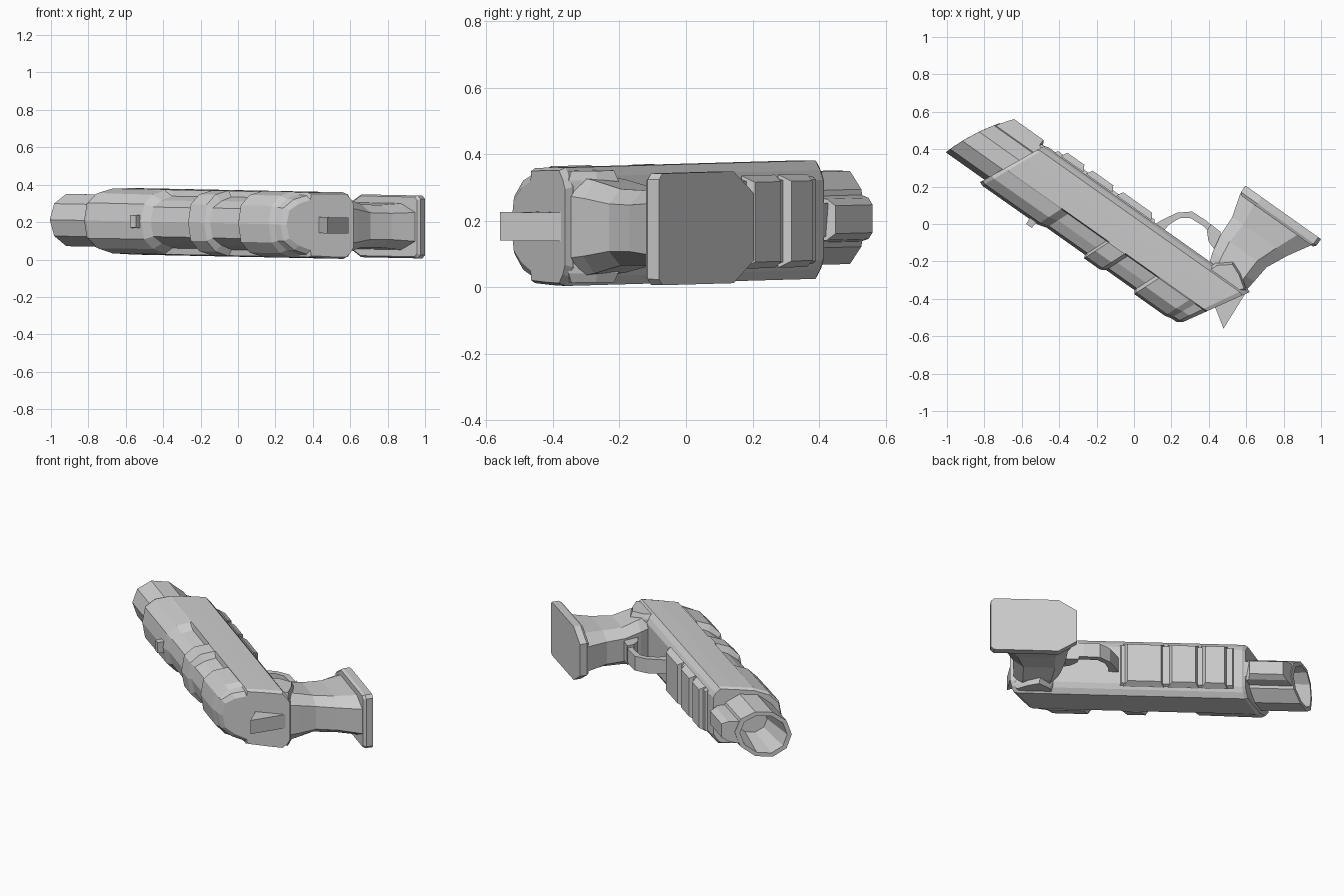
import bpy, bmesh
from math import sin, cos, pi
from mathutils import Matrix

if "Cube" in bpy.data.objects:
    bpy.data.objects.remove(bpy.data.objects["Cube"])

# Local frame: u runs muzzle to rear, v from slide to grip, w across the thickness
FRAME = Matrix(((.816, .578, 0, 0),
                (-.578, .816, 0, 0),
                (-.0165, -.01, 1, .193),
                (0, 0, 0, 1)))


def loft(name, rings):
    """Skin equal-length rings of (u, v, w) points and cap both ends."""
    bm = bmesh.new()
    rows = [[bm.verts.new(p) for p in r] for r in rings]
    n = len(rows[0])
    for a, b in zip(rows, rows[1:]):
        for i in range(n):
            j = (i + 1) % n
            bm.faces.new((a[i], a[j], b[j], b[i]))
    bm.faces.new(rows[0])
    bm.faces.new(rows[-1])
    bmesh.ops.recalc_face_normals(bm, faces=bm.faces)
    bm.transform(FRAME)
    me = bpy.data.meshes.new(name)
    bm.to_mesh(me)
    bm.free()
    ob = bpy.data.objects.new(name, me)
    bpy.context.collection.objects.link(ob)
    return ob


def prism(name, outline, hw):
    """Extrude a (u, v) outline to both sides of the centre plane."""
    return loft(name, [[(u, v, s * hw) for u, v in outline] for s in (-1, 1)])


def block(name, u0, u1, v0, v1, hw, inset):
    """Block on top of a surface, tapering toward v1."""
    def ring(v, i):
        return [(u0 + i, v, -hw + i), (u1 - i, v, -hw + i),
                (u1 - i, v, hw - i), (u0 + i, v, hw - i)]
    return loft(name, [ring(v0, 0), ring(v1, inset)])


# Main body: one section swept rearward, d sinks the slide part into grooves
def body_ring(u, d=0, slant=.4, s=1):
    half = [(-.302 + .5 * d, 0), (-.287 + .5 * d, .095 - .5 * d), (-.235 + .5 * d, .148 - d),
            (-.16, .171 - d), (-.155, .173), (-.05, .177), (.03, .178),
            (.055, .15), (.07, .12)]
    full = half + [(v, -w) for v, w in reversed(half[1:])]
    return [(u + slant * (v + .3), -.115 + s * (v + .115), w * s) for v, w in full]


loft("body", [
    body_ring(-.80, 0, .45, .95), body_ring(-.78, 0, .45),
    body_ring(-.42, .003), body_ring(-.375, .032), body_ring(-.125, .032),
    body_ring(-.11, -.004), body_ring(-.005, -.004), body_ring(.015, .03),
    body_ring(.20, .03), body_ring(.22, -.006), body_ring(.42, -.006),
    body_ring(.45, .01, .45), body_ring(.485, .014, .56),
    body_ring(.508, .03, .56, .95)])


# Hollow muzzle with a swept, slanted mouth
def mouth(v):
    t = v + .26
    return -1.04 + .30 * t + .7 * t * t


def tube_ring(r, u_of_v):
    pts = []
    for i in range(10):
        a = 2 * pi * i / 10
        v = -.122 - r * cos(a)
        pts.append((u_of_v(v), v, r * sin(a)))
    return pts


loft("muzzle", [
    tube_ring(.147, lambda v: -.55), tube_ring(.147, mouth),
    tube_ring(.122, mouth),
    tube_ring(.088, lambda v: -.83 + .45 * (v + .3))])

# Rib under the muzzle
rib = [(0, .07), (.055, .062), (.087, .042)]
rib = rib + [(v, -w) for v, w in reversed(rib)]
loft("muzzle_rib", [[(mouth(v) + .004, v, w) for v, w in rib],
                    [(-.655 if v > .05 else -.6, v, w) for v, w in rib]])
prism("rib_brace", [(-.70, .0), (-.655, .06), (-.60, .068), (-.58, 0)], .05)

# Raised strip and panels on the underside
block("underside_strip", -.57, .09, .055, .083, .135, .012)
for i, (a, b) in enumerate([(-.53, -.38), (-.365, -.19), (-.165, .065)]):
    block(f"underside_panel_{i + 1}", a, b, .07, .105, .14, .02)

# Front sight
block("front_sight", -.475, -.43, -.27, -.333, .037, .004)

# Rear frame between body and grip
outline = [(.44, -.02), (.475, .08), (.55, .14), (.62, .112), (.695, .06), (.62, -.04)]


def frame_ring(w, s):
    return [(.58 + s * (u - .58), .05 + s * (v - .05), w) for u, v in outline]


loft("rear_frame", [frame_ring(-.168, .86), frame_ring(-.14, 1),
                    frame_ring(.14, 1), frame_ring(.168, .86)])

# Hammer spur
prism("hammer_spur", [(.56, -.10), (.62, -.118), (.714, -.18), (.70, .05), (.6, 0)], .043)


# Grip: chamfered sections flaring to the base
def grip_ring(v, u0, u1, hw):
    c, k = (u1 - u0) * .2, hw * .62
    return [(u0, v, -k), (u0 + c, v, -hw), (u1 - c, v, -hw), (u1, v, -k),
            (u1, v, k), (u1 - c, v, hw), (u0 + c, v, hw), (u0, v, k)]


loft("grip", [grip_ring(*g) for g in [
    (0, .47, .66, .15), (.06, .45, .695, .15), (.12, .43, .702, .14),
    (.22, .411, .712, .115), (.335, .407, .767, .113), (.465, .368, .845, .125)]])


# Grip base plate, chamfered at its front end
def base_ring(v, s):
    half = [(.368, .10), (.475, .168), (.845, .168), (.863, .15)]
    full = half + [(u, -w) for u, w in reversed(half)]
    return [(.61 + s * (u - .61), v, w * s) for u, w in full]


loft("grip_base", [base_ring(.455, .95), base_ring(.47, 1), base_ring(.512, 1)])

# Trigger guard strip and its mount
prism("trigger_guard", [
    (.09, .06), (.11, .105), (.153, .182), (.215, .234), (.31, .238), (.40, .225),
    (.40, .19), (.305, .205), (.225, .2), (.18, .165), (.155, .105), (.15, .06)], .045)
prism("guard_mount", [(.335, .237), (.40, .233), (.45, .20), (.45, .13), (.378, .155),
                      (.34, .195)], .06)
